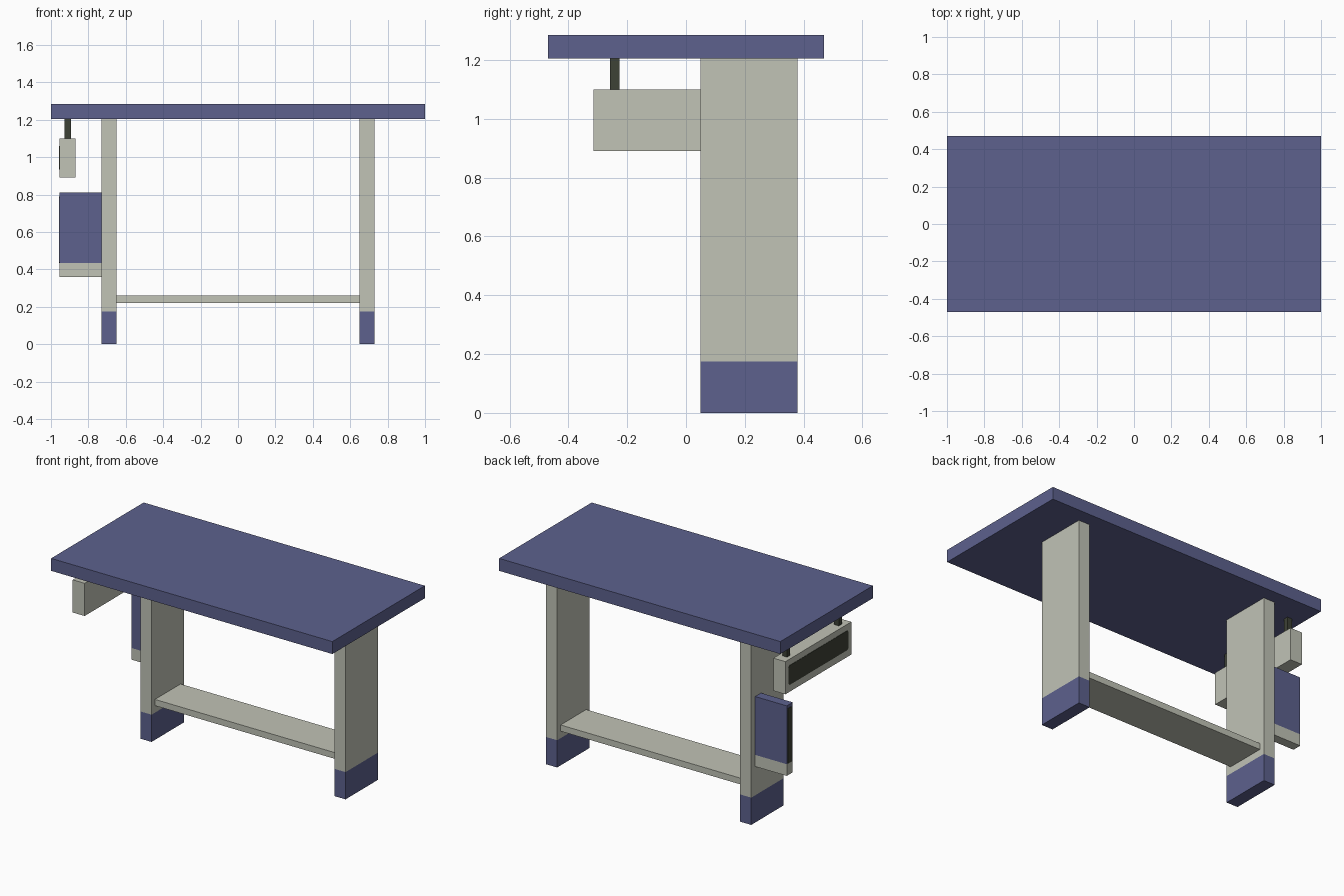
import bpy, bmesh
from mathutils import Vector

if "Cube" in bpy.data.objects:
    bpy.data.objects.remove(bpy.data.objects["Cube"])


def material(name, rgb):
    m = bpy.data.materials.new(name)
    m.diffuse_color = (*rgb, 1.0)
    m.use_nodes = True
    m.node_tree.nodes["Principled BSDF"].inputs["Base Color"].default_value = m.diffuse_color
    return m


BLUE = material("slate_blue", (0.109, 0.120, 0.270))
BEIGE = material("warm_grey", (0.533, 0.546, 0.468))
DARK = material("dark_olive", (0.048, 0.054, 0.037))


def finish(name, bm, mats):
    bmesh.ops.recalc_face_normals(bm, faces=bm.faces)
    me = bpy.data.meshes.new(name)
    bm.to_mesh(me)
    bm.free()
    for m in mats:
        me.materials.append(m)
    ob = bpy.data.objects.new(name, me)
    bpy.context.collection.objects.link(ob)
    return ob


def box(name, xr, yr, zr, mats, split=None, upper=0):
    """Box from ranges; with split, faces above that height use material `upper`."""
    bm = bmesh.new()
    bmesh.ops.create_cube(bm, size=1)
    for v in bm.verts:
        v.co = Vector([r[0] + (c + 0.5) * (r[1] - r[0])
                       for r, c in zip((xr, yr, zr), v.co)])
    if split is not None:
        bmesh.ops.bisect_plane(bm, geom=bm.verts[:] + bm.edges[:] + bm.faces[:],
                               plane_co=(0, 0, split), plane_no=(0, 0, 1))
        for f in bm.faces:
            above = f.calc_center_median().z > split
            f.material_index = upper if above else 1 - upper
    return finish(name, bm, mats)


def side_panel(name, x, yr, zr, c):
    """Thin plate on a left-facing side, with clipped corners of size c."""
    (y0, y1), (z0, z1) = yr, zr
    pts = [(y0 + c, z0), (y1 - c, z0), (y1, z0 + c), (y1, z1 - c),
           (y1 - c, z1), (y0 + c, z1), (y0, z1 - c), (y0, z0 + c)]
    bm = bmesh.new()
    face = bm.faces.new([bm.verts.new((x, y, z)) for y, z in pts])
    ext = bmesh.ops.extrude_face_region(bm, geom=[face])
    for v in ext["geom"]:
        if isinstance(v, bmesh.types.BMVert):
            v.co.x -= 0.003
    return finish(name, bm, [DARK])


# Table top
box("table_top", (-1, 1), (-0.47, 0.47), (1.205, 1.285), [BLUE])

# Legs with blue feet
for side, xr in (("left", (-0.73, -0.65)), ("right", (0.65, 0.73))):
    box(side + "_leg", xr, (0.05, 0.38), (0, 1.205), [BEIGE, BLUE], split=0.175)

# Cross shelf between the legs
box("shelf", (-0.65, 0.65), (0.085, 0.345), (0.22, 0.26), [BEIGE])

# Hanging box under the left end
box("hanging_box", (-0.955, -0.87), (-0.315, 0.355), (0.89, 1.10), [BEIGE])
side_panel("hanging_box_panel", -0.954, (-0.285, 0.325), (0.935, 1.06), 0.012)
for label, y in (("front", -0.243), ("back", 0.283)):
    box(label + "_hanger", (-0.928, -0.894), (y - 0.016, y + 0.016),
        (1.10, 1.205), [DARK])

# Narrow box fixed to the outside of the left leg
box("leg_box", (-0.955, -0.73), (0.28, 0.34), (0.36, 0.81), [BLUE, BEIGE], split=0.435)
side_panel("leg_box_panel", -0.954, (0.288, 0.332), (0.435, 0.79), 0.005)
